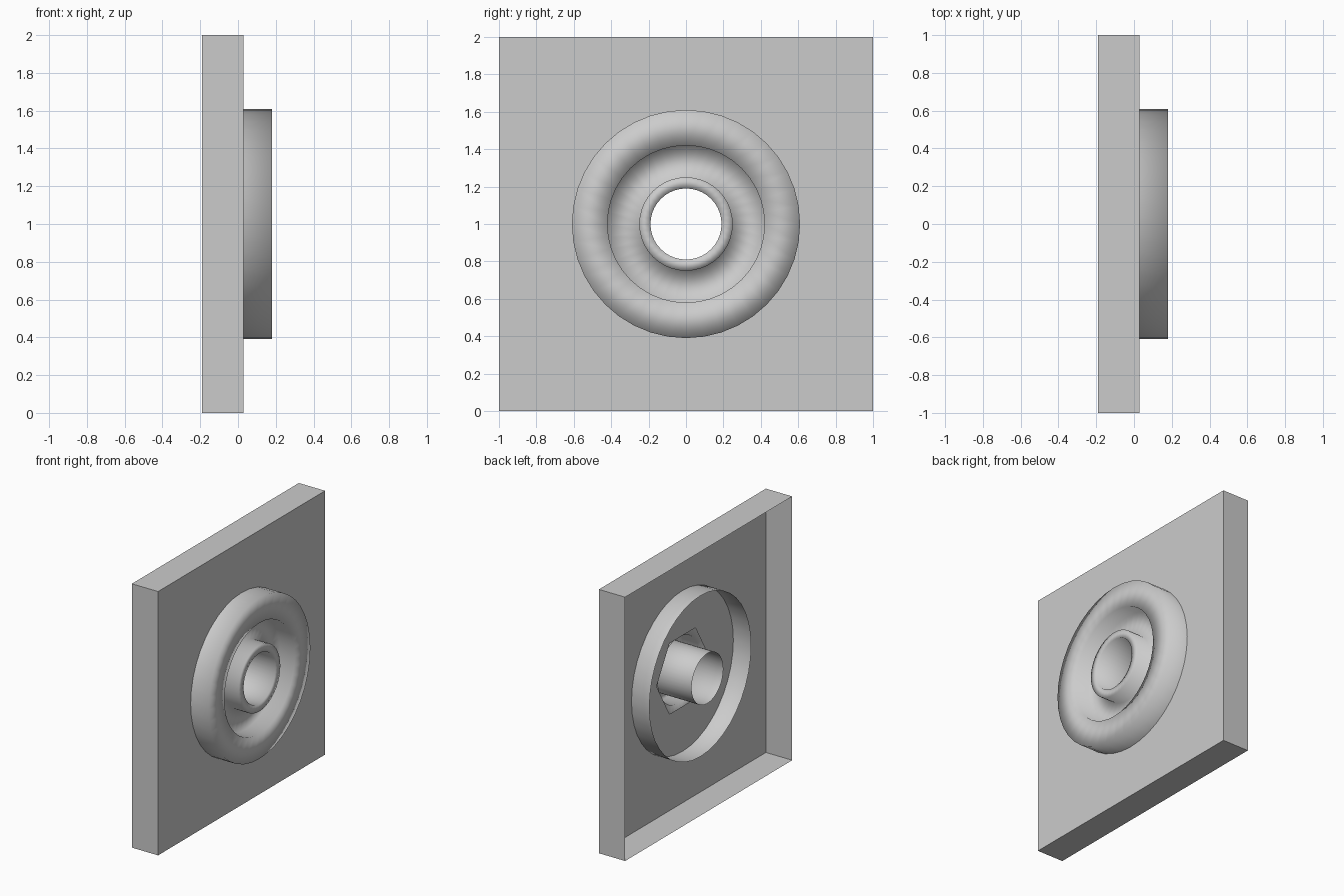
import bpy, bmesh
from math import sin, cos, pi

if "Cube" in bpy.data.objects:
    bpy.data.objects.remove(bpy.data.objects["Cube"])

FACE_X, BACK_X = 0.03, -0.19
CENTRE_Z = 1.0


def make_object(name, bm, smooth=False):
    mesh = bpy.data.meshes.new(name)
    bm.to_mesh(mesh)
    bm.free()
    for p in mesh.polygons:
        p.use_smooth = smooth
    obj = bpy.data.objects.new(name, mesh)
    bpy.context.collection.objects.link(obj)
    return obj


def loop(bm, points):
    verts = [bm.verts.new(p) for p in points]
    edges = [bm.edges.new((v, verts[(i + 1) % len(verts)])) for i, v in enumerate(verts)]
    return verts, edges


def circle(x, radius, count):
    return [(x, radius * cos(2 * pi * i / count), CENTRE_Z + radius * sin(2 * pi * i / count))
            for i in range(count)]


# Wall panel: thin shell, open at the back, with a hexagonal opening
bm = bmesh.new()
corners = [(-1, 0), (1, 0), (1, 2), (-1, 2)]
front, front_edges = loop(bm, [(FACE_X, y, z) for y, z in corners])
hexagon, hex_edges = loop(bm, circle(FACE_X, 0.31, 6))
bmesh.ops.triangle_fill(bm, edges=front_edges + hex_edges, use_beauty=True, normal=(1, 0, 0))
bm.normal_update()
for f in bm.faces:
    if f.normal.x < 0:
        f.normal_flip()
back = [bm.verts.new((BACK_X, y, z)) for y, z in corners]
for i in range(4):
    j = (i + 1) % 4
    bm.faces.new((front[j], front[i], back[i], back[j]))
make_object("wall_panel", bm)

# Round fitting: outer ring, recessed floor and central tube, lathed about x
profile = [(0.61, -0.12), (0.61, 0.18), (0.42, 0.18), (0.42, 0.06),
           (0.25, 0.06), (0.25, 0.18), (0.19, 0.18), (0.19, -0.18)]
SEGMENTS = 40
bm = bmesh.new()
rings = [[bm.verts.new(p) for p in circle(x, r, SEGMENTS)] for r, x in profile]
for a, b in zip(rings, rings[1:]):
    for i in range(SEGMENTS):
        j = (i + 1) % SEGMENTS
        bm.faces.new((a[i], a[j], b[j], b[i]))
make_object("round_pipe_fitting", bm, smooth=True)
